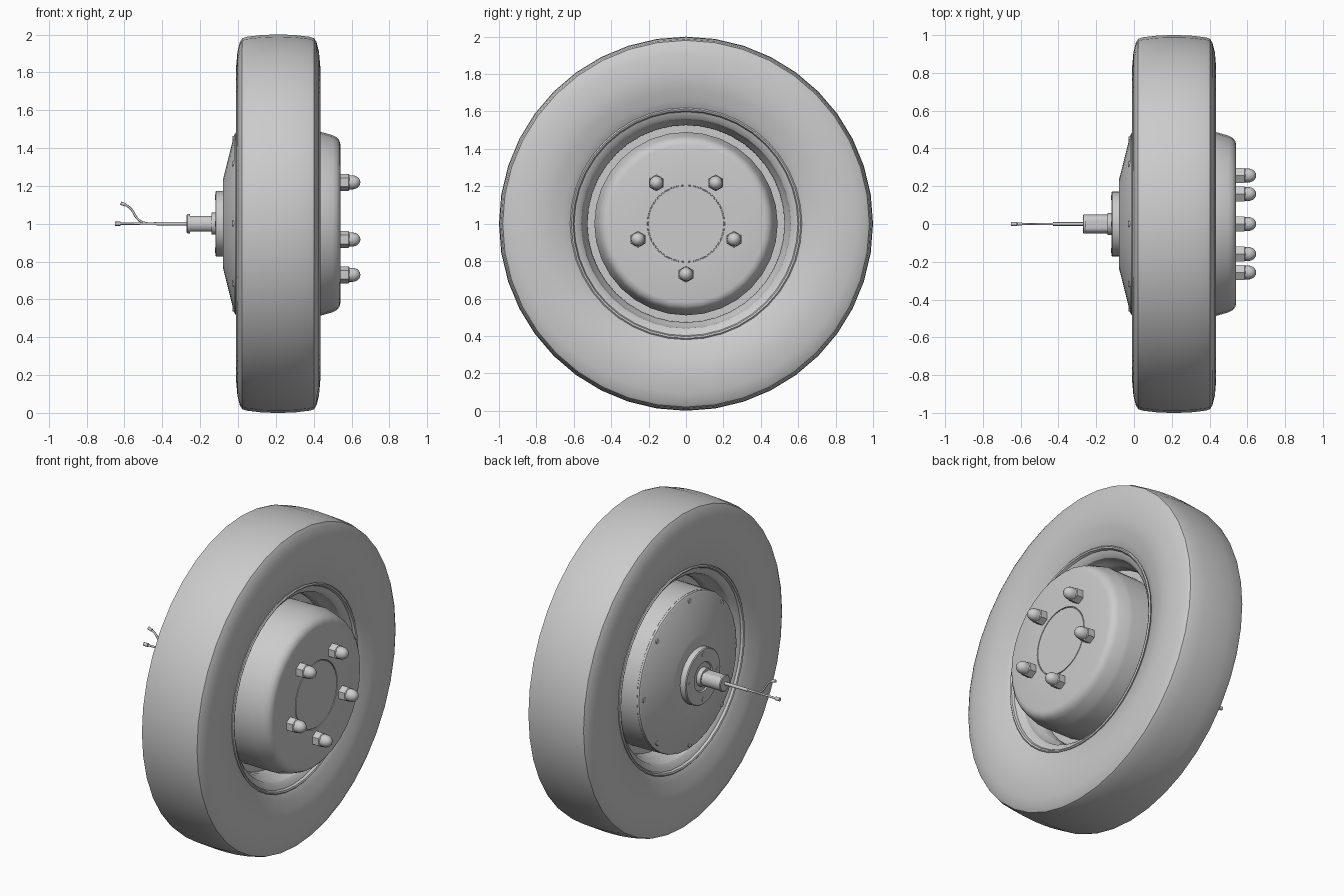
import bpy, bmesh
from math import sin, cos, pi, radians

if "Cube" in bpy.data.objects:
    bpy.data.objects.remove(bpy.data.objects["Cube"])

HUB_Z = 1.0


def lathe(name, profile, segs=32, y=0.0, z=HUB_Z, closed=False, flat=None, phase=0.0):
    """Spin (x, radius) points about an x-parallel axis; flat clamps the z half-height."""
    bm = bmesh.new()
    rings = []
    for x, r in profile:
        ring = []
        for i in range(segs):
            a = 2 * pi * i / segs + phase
            h = r * cos(a)
            if flat:
                h = max(-flat, min(flat, h))
            ring.append(bm.verts.new((x, y + r * sin(a), z + h)))
        rings.append(ring)
    pairs = list(zip(rings, rings[1:]))
    if closed:
        pairs.append((rings[-1], rings[0]))
    for a, b in pairs:
        for i in range(segs):
            j = (i + 1) % segs
            bm.faces.new((a[i], a[j], b[j], b[i]))
    bmesh.ops.remove_doubles(bm, verts=bm.verts, dist=1e-5)
    bmesh.ops.recalc_face_normals(bm, faces=bm.faces)
    mesh = bpy.data.meshes.new(name)
    bm.to_mesh(mesh)
    bm.free()
    ob = bpy.data.objects.new(name, mesh)
    bpy.context.collection.objects.link(ob)
    bpy.ops.object.select_all(action='DESELECT')
    ob.select_set(True)
    bpy.context.view_layer.objects.active = ob
    bpy.ops.object.shade_smooth_by_angle(angle=radians(32))
    return ob


def mirrored(half, mid):
    """Complete a profile by reflecting it about x = mid."""
    return half + [(2 * mid - x, r) for x, r in reversed(half)]


def cable(name, points, radius):
    cu = bpy.data.curves.new(name, 'CURVE')
    cu.dimensions = '3D'
    cu.bevel_depth = radius
    cu.bevel_resolution = 2
    cu.use_fill_caps = True
    sp = cu.splines.new('BEZIER')
    sp.bezier_points.add(len(points) - 1)
    for bp, (x, z) in zip(sp.bezier_points, points):
        bp.co = (x, 0, z)
        bp.handle_left_type = bp.handle_right_type = 'AUTO'
    sp.resolution_u = 5
    ob = bpy.data.objects.new(name, cu)
    bpy.context.collection.objects.link(ob)
    return ob


MID = 0.2125

# Tyre: crowned tread, rounded shoulders, sidewalls dishing in to the bead
lathe("tyre", mirrored([(0.05, 0.60), (0.035, 0.62), (0.02, 0.66), (0.002, 0.72),
                        (-0.008, 0.77), (-0.01, 0.83), (-0.003, 0.91), (0.01, 0.96),
                        (0.022, 0.98), (0.045, 0.988), (0.12, 0.997), (0.19, 1.0)], MID),
      segs=40, closed=True)

# Rim: rolled lips, bead seats and a drop centre
inner = [(0.028, 0.62), (0.022, 0.613), (0.026, 0.604), (0.04, 0.598), (0.05, 0.575),
         (0.065, 0.56), (0.11, 0.55), (0.13, 0.535), (0.16, 0.527)]
outer = [(0.17, 0.545), (0.12, 0.565), (0.07, 0.58), (0.05, 0.61)]
lathe("rim", mirrored(inner, MID) + list(reversed(mirrored(outer, MID))), segs=40, closed=True)

# Web joining the drum to the rim
lathe("rim_web", [(0.19, 0.47), (0.19, 0.54), (0.235, 0.54), (0.235, 0.47)], closed=True)

# Motor drum with a grooved centre disc on its outer face
lathe("motor_drum", [(0.0, 0.0), (0.0, 0.485), (0.42, 0.49), (0.44, 0.485), (0.50, 0.468),
                     (0.522, 0.457), (0.536, 0.44), (0.541, 0.42), (0.541, 0.208),
                     (0.534, 0.207), (0.534, 0.203), (0.541, 0.202), (0.541, 0.0)])

# Conical back cover
lathe("back_cover", [(0.01, 0.0), (0.01, 0.485), (-0.012, 0.482), (-0.02, 0.47),
                     (-0.078, 0.24), (-0.08, 0.23), (-0.08, 0.0)])

# Bearing flange and axle collar
lathe("bearing_flange", [(-0.07, 0.0), (-0.07, 0.172), (-0.115, 0.172), (-0.12, 0.167),
                         (-0.12, 0.09), (-0.112, 0.085), (-0.112, 0.0)])
lathe("axle_collar", [(-0.10, 0.0), (-0.10, 0.058), (-0.14, 0.058), (-0.14, 0.0)], segs=20)

# Axle with two flats, and a round end
lathe("axle", [(-0.13, 0.0), (-0.13, 0.05), (-0.256, 0.05), (-0.256, 0.0)], segs=24, flat=0.04)
lathe("axle_end", [(-0.255, 0.0), (-0.255, 0.051), (-0.267, 0.051), (-0.271, 0.046),
                   (-0.271, 0.0)], segs=24)

# Cover and flange screws
for label, count, dist, x, size in (("cover", 8, 0.448, -0.029, 0.016),
                                    ("flange", 4, 0.14, -0.122, 0.014)):
    for i in range(count):
        a = 2 * pi * i / count
        lathe(f"{label}_screw_{i + 1}", [(x + 0.02, 0), (x + 0.02, size), (x, size), (x, 0)],
              segs=12, y=dist * sin(a), z=HUB_Z + dist * cos(a))

# Five domed wheel nuts
for i in range(5):
    a = pi + 2 * pi * i / 5
    y, z = 0.27 * sin(a), HUB_Z + 0.27 * cos(a)
    lathe(f"nut_hex_{i + 1}", [(0.535, 0), (0.535, 0.045), (0.584, 0.045), (0.59, 0.039),
                               (0.59, 0)], segs=6, y=y, z=z)
    dome = [(0.605 + 0.042 * sin(t * pi / 10), 0.037 * cos(t * pi / 10)) for t in range(6)]
    lathe(f"nut_dome_{i + 1}", [(0.58, 0), (0.58, 0.037)] + dome, segs=16, y=y, z=z)

# Cable: sheath, two leads and their plugs
cable("cable_sheath", [(-0.26, 1.0), (-0.43, 1.0)], 0.010)
cable("lead_straight", [(-0.42, 1.001), (-0.63, 1.0)], 0.006)
cable("lead_bent", [(-0.42, 1.002), (-0.50, 1.006), (-0.53, 1.025), (-0.57, 1.083),
                    (-0.60, 1.102)], 0.006)
cable("plug_straight", [(-0.62, 1.0), (-0.65, 1.0)], 0.011)
cable("plug_bent", [(-0.595, 1.100), (-0.62, 1.108)], 0.009)
